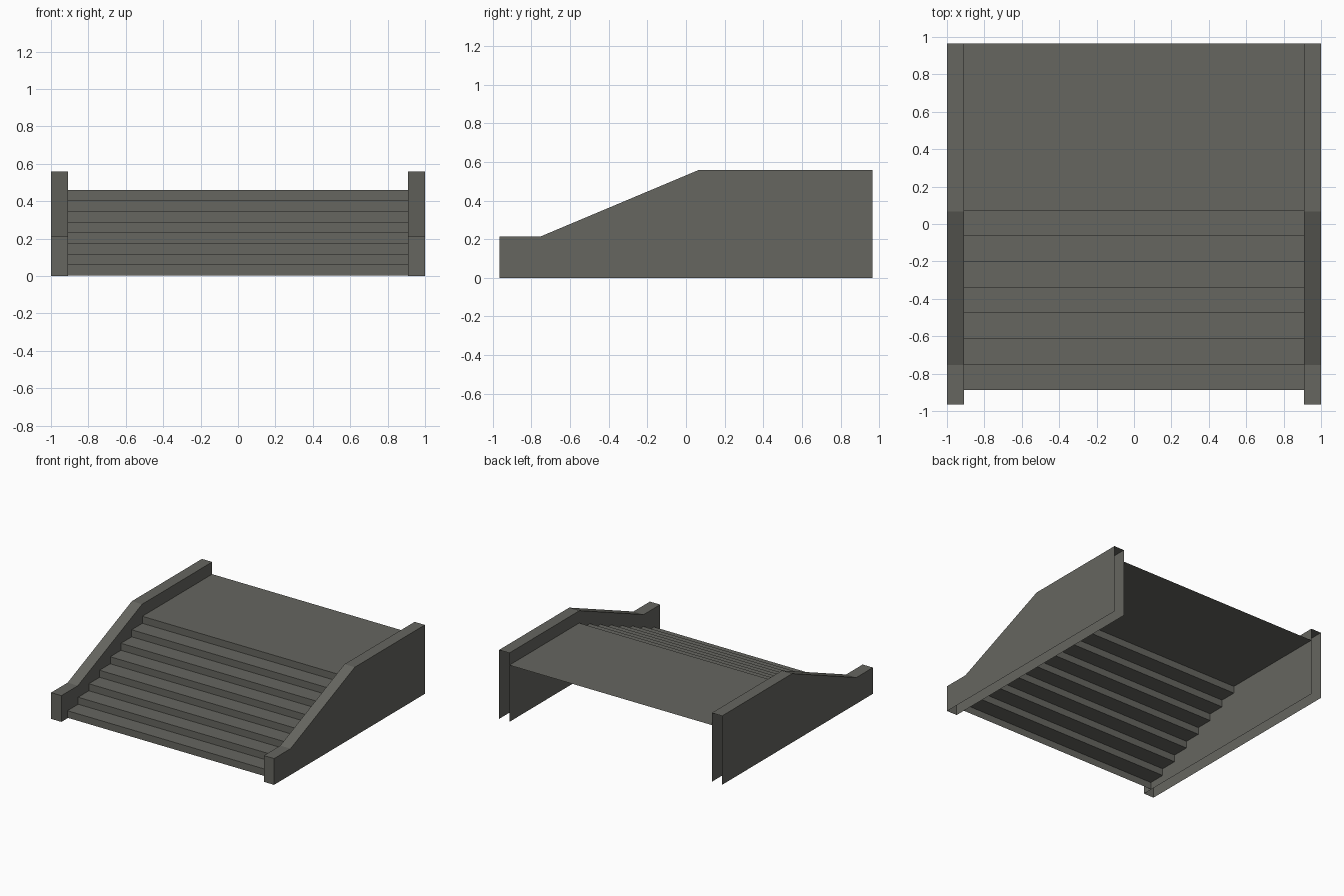
import bpy

if "Cube" in bpy.data.objects:
    bpy.data.objects.remove(bpy.data.objects["Cube"])

stone = bpy.data.materials.new("warm grey stone")
stone.diffuse_color = (0.133, 0.133, 0.117, 1)
stone.use_nodes = True
stone.node_tree.nodes["Principled BSDF"].inputs["Base Color"].default_value = stone.diffuse_color

HALF_Y = 0.966      # half depth
IN_X, OUT_X = 0.908, 1.0
STEPS, RISE, RUN = 8, 0.057, 0.1371
Y0, Z0 = -0.888, 0.004


def make(name, verts, faces):
    me = bpy.data.meshes.new(name)
    me.from_pydata(verts, [], faces)
    me.materials.append(stone)
    ob = bpy.data.objects.new(name, me)
    bpy.context.collection.objects.link(ob)
    return ob


def strip(profile, x0, x1):
    """Sweep an open (y, z) profile between two x positions."""
    verts = [(x, y, z) for y, z in profile for x in (x0, x1)]
    faces = [(2*i, 2*i+1, 2*i+3, 2*i+2) for i in range(len(profile) - 1)]
    return verts, faces


# Staircase and landing: one open sheet, no back or underside
profile = [(Y0, Z0)]
for i in range(STEPS):
    y, z = Y0 + i * RUN, Z0 + (i + 1) * RISE
    profile.append((y, z))
    profile.append((y + RUN if i < STEPS - 1 else HALF_Y, z))
make("stairs_and_landing", *strip(profile, -IN_X, IN_X))

# Side walls: front, top and both sides, open at the back and bottom
wall = [(-HALF_Y, 0), (-HALF_Y, 0.213), (-0.755, 0.213),
        (0.068, 0.559), (HALF_Y, 0.559), (HALF_Y, 0)]
for name, x0, x1 in (("left_wall", -OUT_X, -IN_X), ("right_wall", IN_X, OUT_X)):
    verts, faces = strip(wall, x0, x1)
    faces.pop()                                        # open back
    n = len(wall)
    faces.append(tuple(2*i for i in range(n)))         # -x side
    faces.append(tuple(2*i + 1 for i in reversed(range(n))))  # +x side
    make(name, verts, faces)
